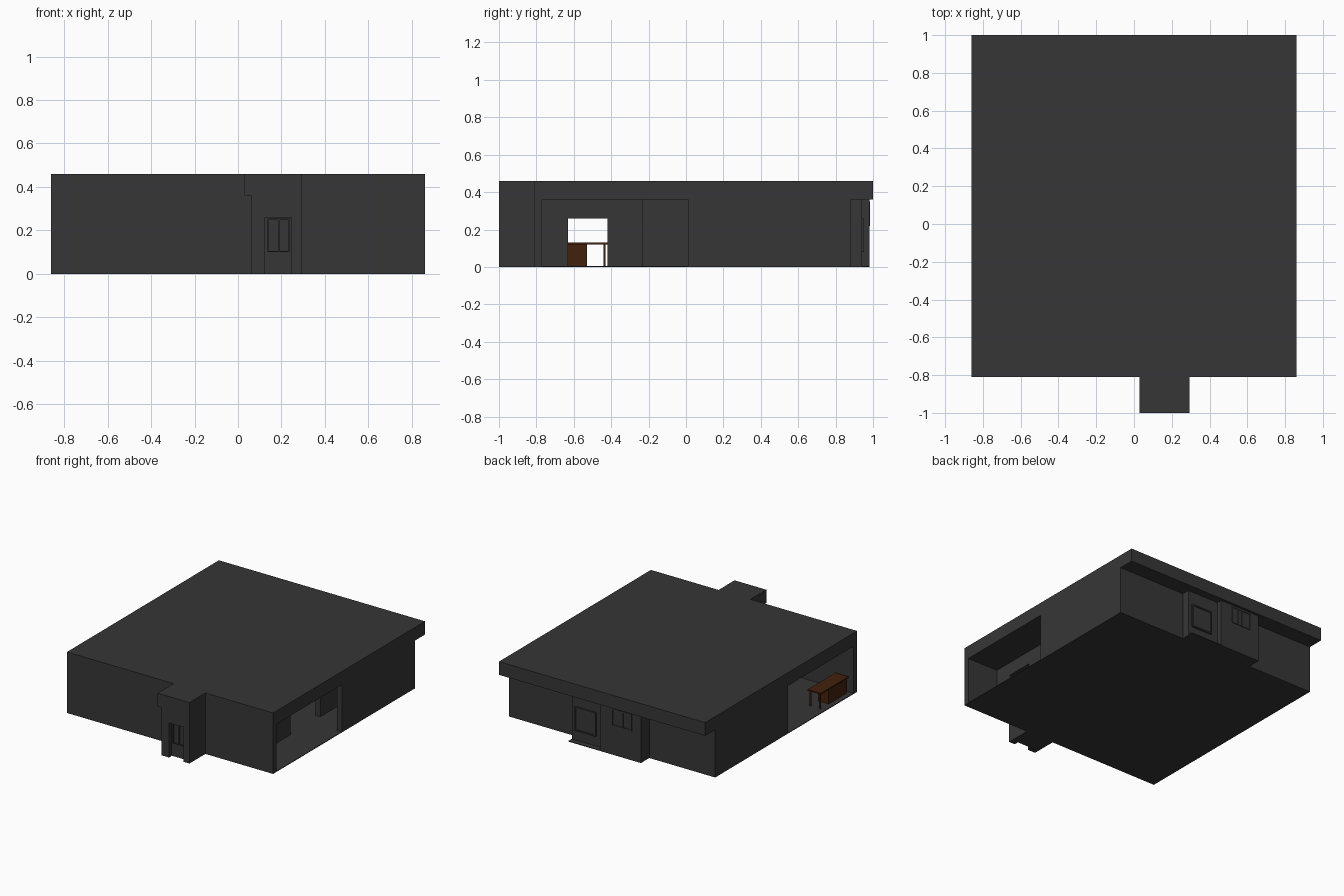
import bpy

if "Cube" in bpy.data.objects:
    bpy.data.objects.remove(bpy.data.objects["Cube"])


def material(name, rgb):
    m = bpy.data.materials.new(name)
    m.diffuse_color = (*rgb, 1.0)
    m.use_nodes = True
    m.node_tree.nodes["Principled BSDF"].inputs["Base Color"].default_value = m.diffuse_color
    return m


GREY = material("dark_grey", (0.037, 0.037, 0.037))
BROWN = material("brown_wood", (0.055, 0.015, 0.004))


def box(name, x0, x1, y0, y1, z0, z1, mat=GREY):
    """Axis-aligned box from its limits."""
    bpy.ops.mesh.primitive_cube_add(size=1)
    o = bpy.context.object
    o.name = name
    for v in o.data.vertices:
        v.co = (x1 if v.co.x > 0 else x0,
                y1 if v.co.y > 0 else y0,
                z1 if v.co.z > 0 else z0)
    o.data.materials.append(mat)
    return o


def frame_xz(name, x0, x1, z0, z1, y0, y1, w, bars=()):
    """Window frame in the xz plane with optional upright bars."""
    box(name + "_left", x0, x0 + w, y0, y1, z0, z1)
    box(name + "_right", x1 - w, x1, y0, y1, z0, z1)
    box(name + "_top", x0 + w, x1 - w, y0, y1, z1 - w, z1)
    box(name + "_bottom", x0 + w, x1 - w, y0, y1, z0, z0 + w)
    for b in bars:
        box(name + "_bar", b - w / 2, b + w / 2, y0, y1, z0 + w, z1 - w)


TOP, CEIL, T = 0.46, 0.36, 0.04
HX0, HX1 = 0.03, 0.295          # entrance hall sides

# Flat roof with rear overhang and porch roof
box("roof_slab", -0.86, 0.86, -0.81, 1.0, CEIL, TOP)
box("porch_roof", HX0, HX1, -1.0, -0.81, CEIL, TOP)

# Floor
box("floor", -0.86, 0.86, -0.81, 0.88, 0, 0.005)
box("rear_floor", -0.31, HX1, 0.88, 0.98, 0, 0.005)
box("porch_floor", 0.06, HX1, -0.96, -0.81, 0, 0.005)

# Front wall either side of the porch
box("front_wall_left", -0.86, 0.06, -0.81, -0.77, 0, CEIL)
box("front_wall_right", HX1 - T, 0.86, -0.81, -0.77, 0, CEIL)

# Side walls with large openings toward the front
box("left_wall", -0.86, -0.82, 0.015, 0.88, 0, CEIL)
box("right_wall", 0.82, 0.86, 0.01, 0.88, 0, CEIL)

# Stepped rear wall
box("rear_wall_left", -0.82, -0.31, 0.84, 0.88, 0, CEIL)
box("rear_wall_right", HX1, 0.82, 0.84, 0.88, 0, CEIL)
box("rear_bay", -0.31, HX0, 0.84, 0.98, 0, CEIL)
box("rear_hall_end", HX0, HX1, 0.84, 0.94, 0, CEIL)

# Rear windows
frame_xz("rear_hall_window", 0.09, 0.265, 0.08, 0.26, 0.94, 0.952, 0.01)
box("rear_hall_pane", 0.10, 0.255, 0.94, 0.945, 0.09, 0.25)
frame_xz("rear_bay_window", -0.235, -0.07, 0.22, 0.35, 0.98, 0.985, 0.008,
         (-0.125, -0.16))

# Porch walls and recessed entrance
box("porch_side_left", 0.06, 0.09, -0.97, -0.77, 0, CEIL)
box("porch_side_right", HX1 - T, HX1, -0.97, -0.81, 0, CEIL)
box("porch_front_left", 0.06, 0.125, -1.0, -0.97, 0, CEIL)
box("porch_front_right", 0.245, HX1, -1.0, -0.97, 0, CEIL)
box("porch_lintel", 0.125, 0.245, -1.0, -0.97, 0.26, CEIL)
box("entrance_door", 0.09, HX1 - T, -0.965, -0.95, 0, CEIL)
frame_xz("entrance_window", 0.135, 0.237, 0.10, 0.255, -0.975, -0.965, 0.006,
         (0.19,))

# Inner partition with a doorway
PX0, PX1 = 0.56, 0.60
box("partition_front", PX0, PX1, -0.77, -0.63, 0, CEIL)
box("partition_lintel", PX0, PX1, -0.63, -0.42, 0.26, CEIL)
box("partition_middle", PX0, PX1, -0.42, -0.23, 0, CEIL)
box("partition_rear", PX0, PX1, 0.125, 0.84, 0, CEIL)
box("hall_wall", HX0, HX0 + T, -0.24, 0.84, 0, CEIL)

# Desk by the left opening
box("desk_top", -0.83, -0.72, -0.75, -0.42, 0.12, 0.13, BROWN)
box("desk_cabinet", -0.82, -0.73, -0.74, -0.53, 0.005, 0.12, BROWN)
for lx in (-0.82, -0.74):
    box("desk_leg", lx, lx + 0.01, -0.44, -0.43, 0.005, 0.12, BROWN)
